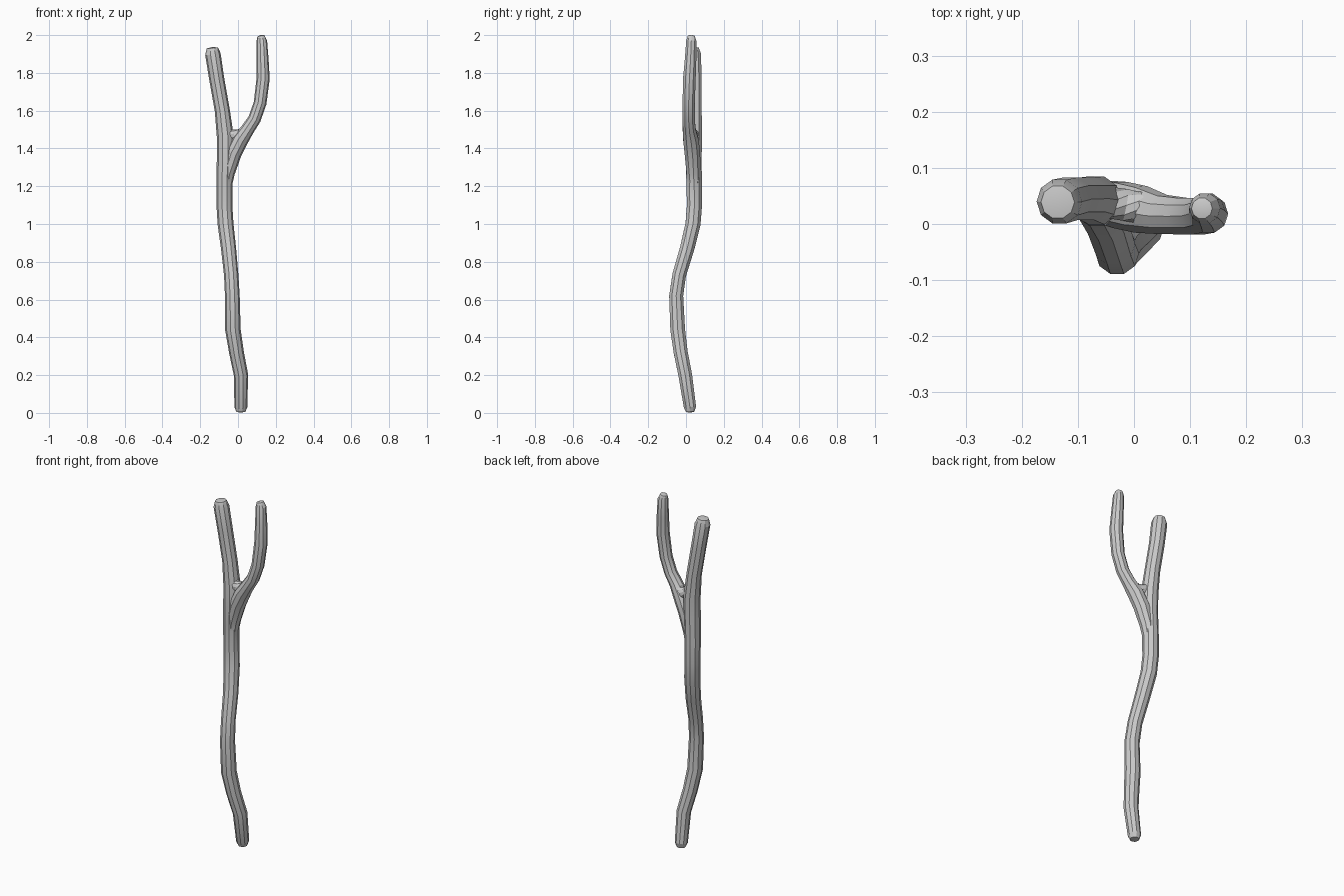
import bpy, bmesh, math
from mathutils import Vector

if "Cube" in bpy.data.objects:
    bpy.data.objects.remove(bpy.data.objects["Cube"])

SIDES = 10


def limb(name, path):
    """Faceted tube along (x, y, z, radius) points, with fanned rounded ends."""
    pts = [Vector(p[:3]) for p in path]
    rad = [p[3] for p in path]
    bm = bmesh.new()
    rings = []
    for i, c in enumerate(pts):
        t = (pts[min(i + 1, len(pts) - 1)] - pts[max(i - 1, 0)]).normalized()
        u = (Vector((1, 0, 0)) - t * t.x).normalized()
        v = t.cross(u)
        rings.append([bm.verts.new(c + rad[i] * (math.cos(a) * u + math.sin(a) * v))
                      for a in (2 * math.pi * k / SIDES for k in range(SIDES))])
    for a, b in zip(rings, rings[1:]):
        for k in range(SIDES):
            n = (k + 1) % SIDES
            bm.faces.new((a[k], a[n], b[n], b[k]))
    # end caps
    for ring, end, prev in ((rings[0], pts[0], pts[1]), (rings[-1], pts[-1], pts[-2])):
        tip = bm.verts.new(end + (end - prev).normalized() * 0.005)
        for k in range(SIDES):
            bm.faces.new((ring[k], ring[(k + 1) % SIDES], tip))
    bmesh.ops.recalc_face_normals(bm, faces=bm.faces)
    me = bpy.data.meshes.new(name)
    bm.to_mesh(me)
    bm.free()
    ob = bpy.data.objects.new(name, me)
    bpy.context.collection.objects.link(ob)
    return ob


# main stem running on into the thick left prong
stick = limb("forked_stick", [
    (0.015, 0.022, 0.006, 0.024), (0.015, 0.021, 0.03, 0.034),
    (0.016, -0.004, 0.20, 0.038), (-0.008, -0.028, 0.32, 0.039),
    (-0.027, -0.044, 0.44, 0.041), (-0.030, -0.052, 0.62, 0.039),
    (-0.036, -0.036, 0.73, 0.038), (-0.050, 0.006, 0.87, 0.040),
    (-0.066, 0.037, 1.00, 0.042), (-0.072, 0.045, 1.10, 0.042),
    (-0.072, 0.043, 1.22, 0.043), (-0.067, 0.040, 1.35, 0.045),
    (-0.067, 0.042, 1.46, 0.045), (-0.083, 0.045, 1.60, 0.040),
    (-0.113, 0.045, 1.77, 0.040), (-0.133, 0.040, 1.90, 0.041),
    (-0.136, 0.039, 1.932, 0.030)])

# thin curved right prong, flowing out of the stem
prong = limb("right_prong", [
    (-0.070, 0.043, 1.17, 0.030), (-0.056, 0.040, 1.27, 0.039),
    (-0.025, 0.034, 1.37, 0.043), (0.012, 0.026, 1.445, 0.043),
    (0.050, 0.017, 1.50, 0.036), (0.087, 0.014, 1.555, 0.034),
    (0.117, 0.014, 1.64, 0.034), (0.133, 0.018, 1.77, 0.035),
    (0.130, 0.024, 1.87, 0.032), (0.126, 0.028, 1.97, 0.028),
    (0.121, 0.028, 1.996, 0.019)])

# small web filling the crotch
web = limb("crotch_web", [
    (-0.055, 0.040, 1.48, 0.030), (-0.015, 0.034, 1.470, 0.030),
    (0.025, 0.025, 1.475, 0.030)])

# fuse the limbs into one skin
for part in (prong, web):
    mod = stick.modifiers.new("join", 'BOOLEAN')
    mod.operation = 'UNION'
    mod.solver = 'EXACT'
    mod.object = part
bpy.context.view_layer.objects.active = stick
stick.select_set(True)
for mod in list(stick.modifiers):
    bpy.ops.object.modifier_apply(modifier=mod.name)
for part in (prong, web):
    bpy.data.objects.remove(part)
bpy.ops.object.shade_smooth_by_angle(angle=math.radians(20))
